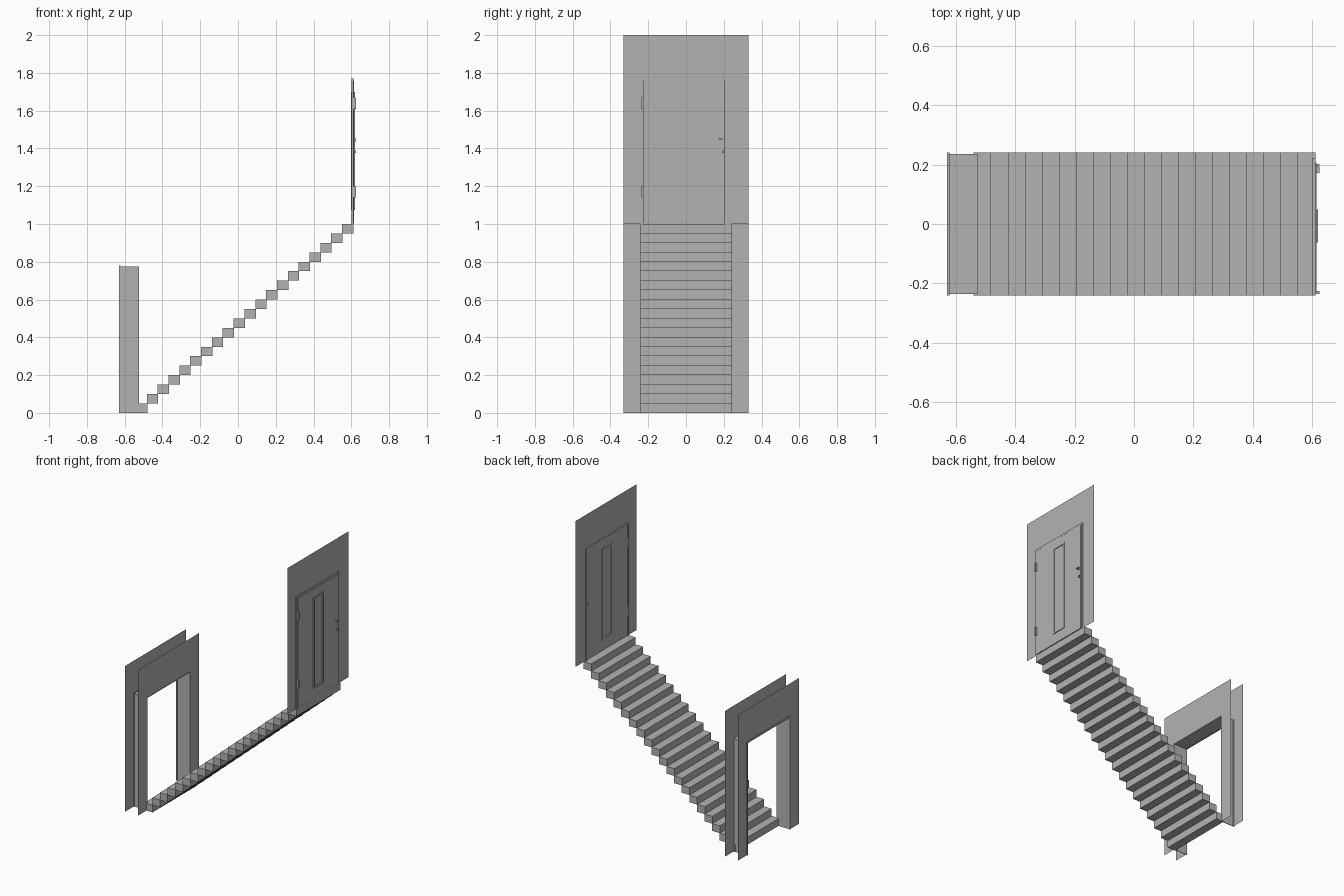
import bpy
import bmesh
from mathutils import Matrix, Vector

if "Cube" in bpy.data.objects:
    bpy.data.objects.remove(bpy.data.objects["Cube"], do_unlink=True)

grey = bpy.data.materials.new("plain grey")
grey.use_nodes = True
grey.diffuse_color = (0.45, 0.45, 0.45, 1)
grey.node_tree.nodes["Principled BSDF"].inputs["Base Color"].default_value = grey.diffuse_color


def finish(name, bm):
    mesh = bpy.data.meshes.new(name)
    bm.to_mesh(mesh)
    bm.free()
    mesh.materials.append(grey)
    obj = bpy.data.objects.new(name, mesh)
    bpy.context.collection.objects.link(obj)
    return obj


def add_box(bm, x, y, z):
    lo, hi = Vector((x[0], y[0], z[0])), Vector((x[1], y[1], z[1]))
    size = hi - lo
    matrix = Matrix.Translation((lo + hi) / 2) @ Matrix.Diagonal((*size, 1))
    bmesh.ops.create_cube(bm, size=1, matrix=matrix)


def box(name, x, y, z):
    bm = bmesh.new()
    add_box(bm, x, y, z)
    return finish(name, bm)


def surround(name, x, y, z, width, sill=False):
    """Rectangular border of boxes; y and z are its outer limits."""
    bm = bmesh.new()
    inner = (y[0] + width, y[1] - width)
    add_box(bm, x, (y[0], inner[0]), z)
    add_box(bm, x, (inner[1], y[1]), z)
    add_box(bm, x, inner, (z[1] - width, z[1]))
    if sill:
        add_box(bm, x, inner, (z[0], z[0] + width))
    return finish(name, bm)


def wall(name, x, base, opening, top):
    """Single-sheet wall with a doorway reaching the floor."""
    half = 0.33
    bm = bmesh.new()
    left, right = opening
    for y0, y1, z0 in ((-half, left, base), (right, half, base), (left, right, top)):
        corners = ((y0, z0), (y1, z0), (y1, base + 1), (y0, base + 1))
        bm.faces.new([bm.verts.new((x, y, z)) for y, z in corners])
    bmesh.ops.remove_doubles(bm, verts=bm.verts, dist=0.0001)
    return finish(name, bm)


# Flight of stairs
for i in range(20):
    x = -0.54 + i * 0.0574
    box(f"step_{i + 1}", (x, x + 0.06), (-0.24, 0.24), (i * 0.05, i * 0.05 + 0.05))

# Lower doorway: two wall sheets, lining and outer casing
wall("lower_outer_wall", -0.626, 0, (-0.232, 0.232), 0.77)
wall("lower_inner_wall", -0.527, 0, (-0.232, 0.232), 0.77)
surround("lower_door_lining", (-0.622, -0.525), (-0.235, 0.235), (0, 0.774), 0.004)
surround("lower_door_casing", (-0.63, -0.622), (-0.24, 0.24), (0, 0.78), 0.012)

# Upper wall and door frame
wall("upper_wall", 0.606, 1, (-0.238, 0.22), 1.768)
surround("upper_door_frame", (0.6, 0.612), (-0.241, 0.222), (1, 1.77), 0.012)

# Door leaf with raised moulding on both faces
box("door_leaf", (0.603, 0.614), (-0.228, 0.207), (1.003, 1.756))
for side, x in (("front", (0.614, 0.619)), ("back", (0.599, 0.603))):
    surround(f"door_moulding_{side}", x, (-0.062, 0.048), (1.075, 1.7), 0.012, True)

# Hinges
for place, z in (("lower", 1.14), ("upper", 1.61)):
    box(f"{place}_hinge", (0.602, 0.624), (-0.236, -0.226), (z, z + 0.06))

# Handle and latch
box("door_handle", (0.614, 0.624), (0.172, 0.192), (1.447, 1.453))
box("door_handle_stem", (0.614, 0.621), (0.187, 0.193), (1.435, 1.453))
box("door_latch", (0.599, 0.625), (0.194, 0.202), (1.375, 1.39))
